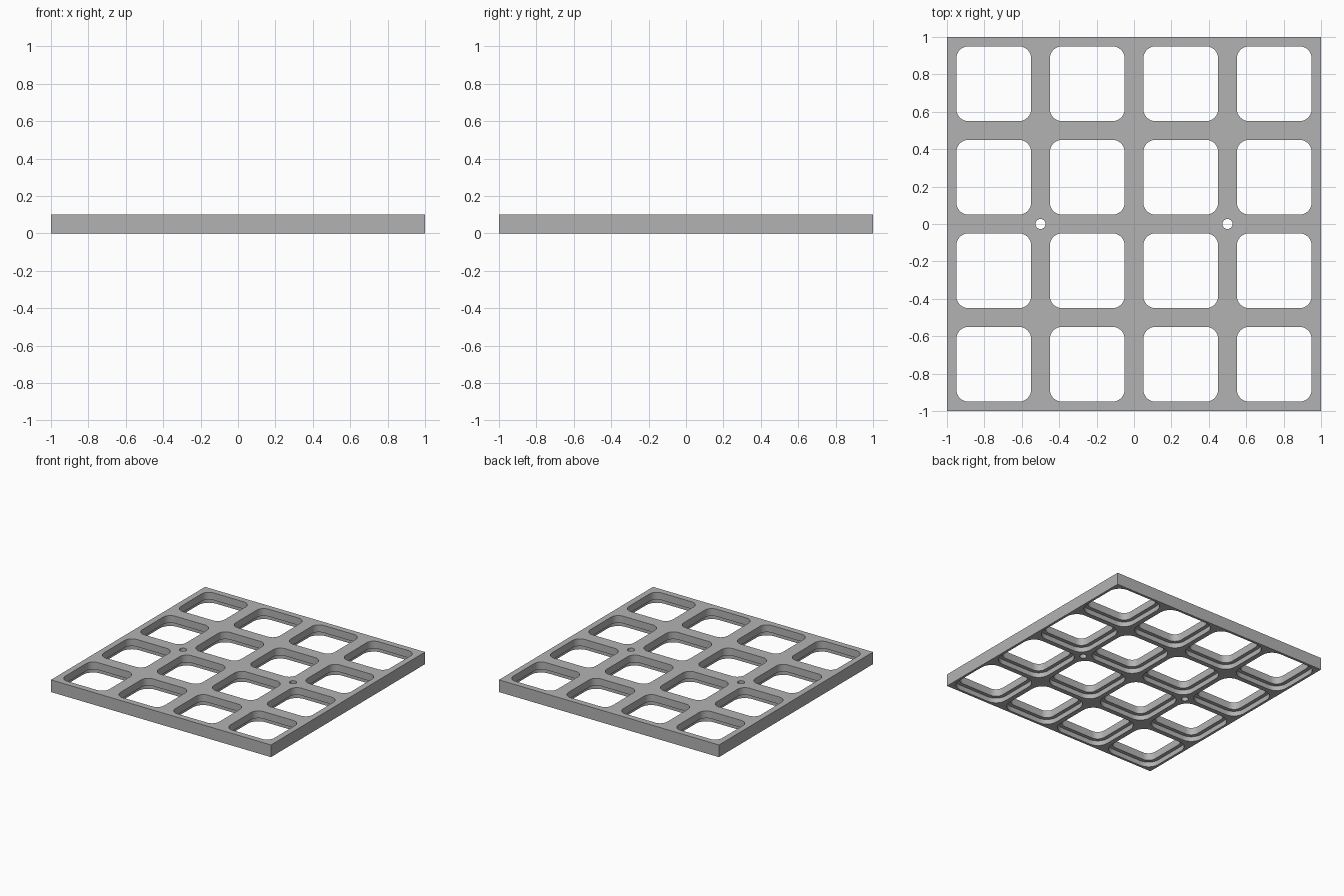
import bpy, bmesh
from math import cos, sin, pi

cube = bpy.data.objects.get("Cube")
if cube:
    bpy.data.objects.remove(cube, do_unlink=True)

PITCH, HEIGHT = 0.5, 0.1
OPENING, RECESS = 0.2, 0.23        # half widths above and below the step
STEP_Z, RADIUS = 0.04, 0.065
OVER = 0.02                        # cutter overshoot

grey = bpy.data.materials.new("plain_grey")
grey.use_nodes = True
colour = (0.45, 0.45, 0.45, 1)
grey.diffuse_color = colour
grey.node_tree.nodes["Principled BSDF"].inputs["Base Color"].default_value = colour


def make_object(name, bm):
    bmesh.ops.recalc_face_normals(bm, faces=bm.faces)
    mesh = bpy.data.meshes.new(name)
    bm.to_mesh(mesh)
    bm.free()
    mesh.materials.append(grey)
    obj = bpy.data.objects.new(name, mesh)
    bpy.context.collection.objects.link(obj)
    return obj


def rounded_square(half, radius, steps=8):
    c = half - radius
    points = []
    for k, (sx, sy) in enumerate([(1, 1), (-1, 1), (-1, -1), (1, -1)]):
        for i in range(steps + 1):
            a = (k + i / steps) * pi / 2
            points.append((sx * c + radius * cos(a), sy * c + radius * sin(a)))
    return points


def loft(bm, x, y, levels):
    """Closed solid through (outline, z) levels."""
    rings = [[bm.verts.new((x + px, y + py, z)) for px, py in outline]
             for outline, z in levels]
    for low, high in zip(rings, rings[1:]):
        n = len(low)
        for i in range(n):
            j = (i + 1) % n
            bm.faces.new((low[i], low[j], high[j], high[i]))
    bm.faces.new(rings[0][::-1])
    bm.faces.new(rings[-1])


# Square plate
bm = bmesh.new()
bmesh.ops.create_cube(bm, size=1)
for v in bm.verts:
    v.co = (v.co.x * 2, v.co.y * 2, (v.co.z + 0.5) * HEIGHT)
plate = make_object("grid_plate", bm)

# Stepped openings, wider on the underside, and two screw holes
wide = rounded_square(RECESS, RADIUS + RECESS - OPENING)
narrow = rounded_square(OPENING, RADIUS)
circle = [(0.027 * cos(i * pi / 12), 0.027 * sin(i * pi / 12)) for i in range(24)]
bm = bmesh.new()
for col in range(4):
    for row in range(4):
        loft(bm, (col - 1.5) * PITCH, (row - 1.5) * PITCH,
             [(wide, -OVER), (wide, STEP_Z), (narrow, STEP_Z), (narrow, HEIGHT + OVER)])
for side in (-1, 1):
    loft(bm, side * PITCH, 0, [(circle, -OVER), (circle, HEIGHT + OVER)])
cutter = make_object("opening_cutter", bm)
cutter.hide_render = True

# Cut the plate and drop the cutter
cut = plate.modifiers.new("openings", "BOOLEAN")
cut.operation, cut.solver, cut.object = "DIFFERENCE", "EXACT", cutter
bpy.ops.object.select_all(action="DESELECT")
plate.select_set(True)
bpy.context.view_layer.objects.active = plate
bpy.ops.object.modifier_apply(modifier=cut.name)
bpy.data.objects.remove(cutter, do_unlink=True)
bpy.ops.object.shade_smooth_by_angle(angle=pi / 6)
